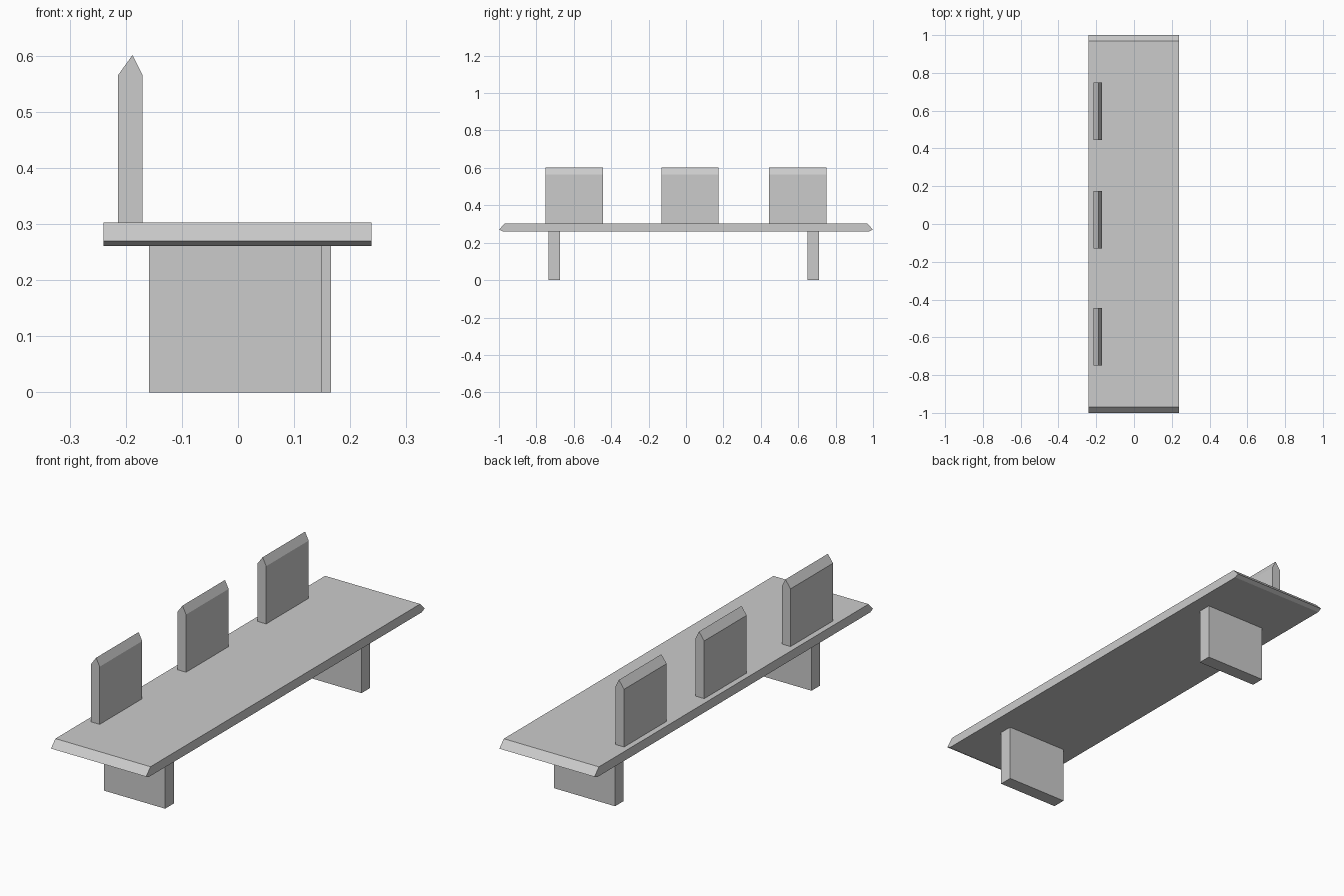
import bpy, bmesh

if "Cube" in bpy.data.objects:
    bpy.data.objects.remove(bpy.data.objects["Cube"])


def prism(name, pts, axis, a, b):
    """Extrude a closed profile along axis 'x' (y,z points) or 'y' (x,z points)."""
    bm = bmesh.new()
    place = (lambda p: (a, p[0], p[1])) if axis == 'x' else (lambda p: (p[0], a, p[1]))
    face = bm.faces.new([bm.verts.new(place(p)) for p in pts])
    ext = bmesh.ops.extrude_face_region(bm, geom=[face])
    verts = [v for v in ext['geom'] if isinstance(v, bmesh.types.BMVert)]
    d = b - a
    bmesh.ops.translate(bm, verts=verts, vec=(d, 0, 0) if axis == 'x' else (0, d, 0))
    bmesh.ops.recalc_face_normals(bm, faces=bm.faces)
    mesh = bpy.data.meshes.new(name)
    bm.to_mesh(mesh)
    bm.free()
    obj = bpy.data.objects.new(name, mesh)
    bpy.context.collection.objects.link(obj)
    return obj


# Plank seat with bevelled ends
seat = [(-0.968, 0.303), (-1.0, 0.27), (-0.98, 0.261),
        (0.98, 0.261), (1.0, 0.27), (0.968, 0.303)]
prism("seat", seat, 'x', -0.24, 0.238)

# Three backrests with pointed tops
back = [(-0.214, 0.303), (-0.17, 0.303), (-0.17, 0.565),
        (-0.188, 0.601), (-0.214, 0.565)]
for i, y in enumerate((-0.75, -0.13, 0.445)):
    prism(f"backrest_{i + 1}", back, 'y', y, y + 0.305)

# Two slab legs, slightly offset from each other
for name, x, y in (("front_leg", -0.159, -0.736), ("back_leg", -0.142, 0.65)):
    leg = [(x, 0), (x + 0.308, 0), (x + 0.308, 0.261), (x, 0.261)]
    prism(name, leg, 'y', y, y + 0.062)
